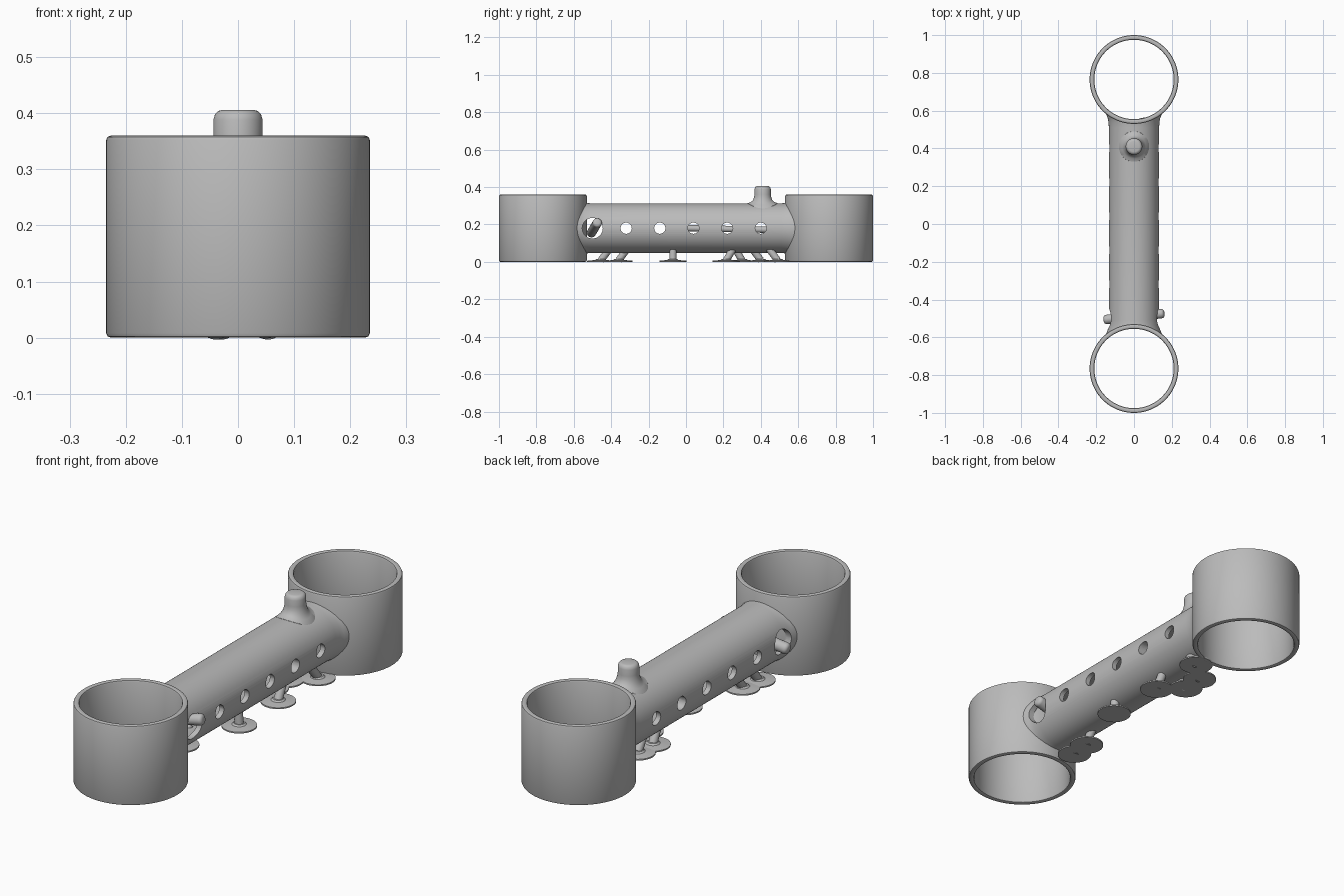
import bpy, bmesh, math
from mathutils import Vector, Matrix

cube = bpy.data.objects.get("Cube")
if cube:
    bpy.data.objects.remove(cube, do_unlink=True)

grey = bpy.data.materials.new("plain grey")
grey.use_nodes = True
COLOUR = (0.5, 0.5, 0.5, 1)
grey.diffuse_color = COLOUR
grey.node_tree.nodes["Principled BSDF"].inputs["Base Color"].default_value = COLOUR


def lathe(name, profile, start=(0, 0, 0), axis=(0, 0, 1), closed=False, segs=64):
    """Revolve (radius, height) points around an axis through start."""
    bm = bmesh.new()
    vs = [bm.verts.new((r, 0, h)) for r, h in profile]
    es = [bm.edges.new(p) for p in zip(vs, vs[1:])]
    if closed:
        es.append(bm.edges.new((vs[-1], vs[0])))
    bmesh.ops.spin(bm, geom=vs + es, cent=(0, 0, 0), axis=(0, 0, 1),
                   angle=math.tau, steps=segs, use_merge=True)
    bmesh.ops.remove_doubles(bm, verts=bm.verts, dist=1e-5)
    bmesh.ops.recalc_face_normals(bm, faces=bm.faces)
    turn = Vector(axis).to_track_quat('Z', 'Y').to_matrix().to_4x4()
    bm.transform(Matrix.Translation(start) @ turn)
    mesh = bpy.data.meshes.new(name)
    bm.to_mesh(mesh)
    bm.free()
    mesh.materials.append(grey)
    ob = bpy.data.objects.new(name, mesh)
    bpy.context.collection.objects.link(ob)
    return ob


def rod(name, a, b, r, bevel=0.0, segs=32):
    """Cylinder from a to b, with optional rounded ends."""
    a, b = Vector(a), Vector(b)
    n = (b - a).length
    pts = [(0, 0)]
    if bevel:
        arc = [(r - bevel + bevel * math.sin(t), bevel - bevel * math.cos(t))
               for t in [i * math.pi / 8 for i in range(5)]]
        pts += arc + [(x, n - h) for x, h in reversed(arc)]
    else:
        pts += [(r, 0), (r, n)]
    return lathe(name, pts + [(0, n)], a, b - a, segs=segs)


def smooth(ob):
    bpy.ops.object.select_all(action='DESELECT')
    ob.select_set(True)
    bpy.context.view_layer.objects.active = ob
    bpy.ops.object.shade_smooth_by_angle(angle=math.radians(35))


def cut(ob, cutter):
    mod = ob.modifiers.new("cut", 'BOOLEAN')
    mod.operation, mod.solver, mod.object = 'DIFFERENCE', 'EXACT', cutter
    bpy.ops.object.select_all(action='DESELECT')
    bpy.context.view_layer.objects.active = ob
    ob.select_set(True)
    bpy.ops.object.modifier_apply(modifier=mod.name)
    bpy.data.objects.remove(cutter, do_unlink=True)


RING_Y, AXIS_Z, TUBE_R = 0.765, 0.18, 0.133
parts = []

# Open cylindrical rings at both ends
ro, ri, top, b = 0.235, 0.21, 0.36, 0.008
ring_profile = [(ri, b), (ri + 0.3 * b, 0.3 * b), (ri + b, 0),
                (ro - b, 0), (ro - 0.3 * b, 0.3 * b), (ro, b),
                (ro, top - b), (ro - 0.3 * b, top - 0.3 * b), (ro - b, top),
                (ri + b, top), (ri + 0.3 * b, top - 0.3 * b), (ri, top - b)]
for side, name in ((-1, "front_ring"), (1, "back_ring")):
    parts.append(lathe(name, ring_profile, (0, side * RING_Y, 0), closed=True, segs=96))

# Hollow tube, slightly flared where it meets the rings
half = [(TUBE_R, 0.51), (0.135, 0.54), (0.139, 0.56), (0.147, 0.58), (0.15, 0.6)]
tube_profile = ([(r, -h) for r, h in reversed(half)] + half
                + [(0.11, 0.6), (0.11, -0.6)])
tube = lathe("tube", tube_profile, (0, 0, AXIS_Z), (0, 1, 0), closed=True, segs=80)
for side in (-1, 1):
    y = side * RING_Y
    cut(tube, rod("ring_cutter", (0, y, -0.1), (0, y, 0.5), 0.222, segs=96))

# Row of side holes, the first one larger
for i in range(6):
    y = -0.5 + 0.18 * i
    cut(tube, rod("hole_cutter", (-0.3, y, AXIS_Z), (0.3, y, AXIS_Z),
                  0.03 if i else 0.055))
parts.append(tube)

# Slanted cross peg in the large hole, and a thin rod inside the tube
parts.append(rod("cross_peg", (-0.16, -0.507, 0.153), (0.16, -0.473, 0.211), 0.025, 0.015))
parts.append(rod("inner_rod", (0, 0.0, 0.18), (0, 0.545, 0.17), 0.017))

# Button on top, its foot draped over the tube
button = lathe("button", [(0.085, 0.3), (0.08, 0.314), (0.063, 0.32), (0.052, 0.33),
                          (0.046, 0.345), (0.044, 0.36), (0.044, 0.388), (0.041, 0.398),
                          (0.035, 0.404), (0.028, 0.406), (0, 0.406)], (0, 0.41, 0))
for v in button.data.vertices:
    if v.co.z < 0.35:
        drop = TUBE_R - math.sqrt(TUBE_R ** 2 - v.co.x ** 2)
        v.co.z -= drop * min(1, (0.35 - v.co.z) / 0.03)
parts.append(button)

# Suction feet: x, y of the disc and how far the stem leans along y
feet = [(-0.04, -0.455, 0.05), (-0.03, -0.36, 0.05), (0.055, -0.07, 0),
        (0.05, 0.215, 0.04), (-0.045, 0.3, -0.04), (-0.04, 0.4, -0.05),
        (0.055, 0.49, -0.05)]
for i, (x, y, lean) in enumerate(feet, 1):
    parts.append(lathe(f"foot_disc_{i}", [(0, 0), (0.073, 0), (0.073, 0.006), (0.03, 0.01),
                                          (0.023, 0.016), (0, 0.016)], (x, y, 0), segs=40))
    parts.append(rod(f"foot_stem_{i}", (x, y, 0.008), (x * 0.9, y + lean, 0.075), 0.019, segs=24))

for ob in parts:
    smooth(ob)
